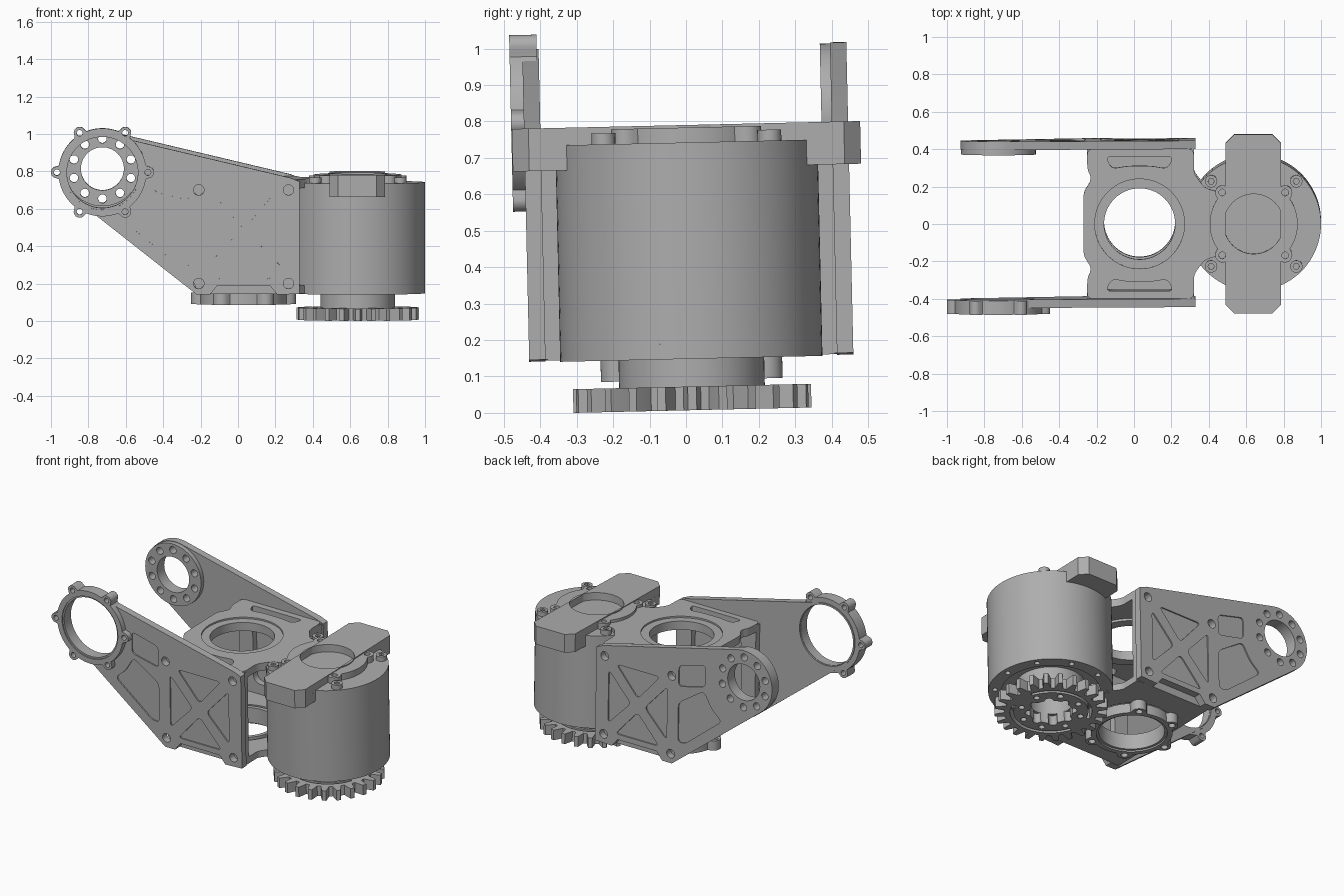
import bpy, bmesh, math
from math import sin, cos, pi, radians
from mathutils import Matrix, Vector

cube = bpy.data.objects.get("Cube")
if cube:
    bpy.data.objects.remove(cube, do_unlink=True)

grey = bpy.data.materials.new("machined_grey")
grey.use_nodes = True
grey.diffuse_color = (0.42, 0.42, 0.42, 1)
grey.node_tree.nodes["Principled BSDF"].inputs["Base Color"].default_value = (0.42, 0.42, 0.42, 1)

MID = 0.018                                   # middle of the model in y
TILT = Matrix.Rotation(radians(1.3), 4, 'X')  # whole assembly leans slightly


# ---- helpers ----
def arc(cx, cy, r, a0=0, a1=360, n=64):
    closed = abs(a1 - a0) == 360
    steps = n if closed else n - 1
    return [(cx + r * cos(radians(a0 + (a1 - a0) * i / steps)),
             cy + r * sin(radians(a0 + (a1 - a0) * i / steps))) for i in range(n)]


def holes(cx, cy, dist, r, count, start=0):
    return [arc(cx + dist * cos(a), cy + dist * sin(a), r, n=20)
            for a in (radians(start) + 2 * pi * k / count for k in range(count))]


def lobed(cx, cy, r, dist, lobe, count, start=0, n=240):
    """Circle with round ears around its rim."""
    pts = []
    for i in range(n):
        a = 2 * pi * i / n
        rad = r
        for k in range(count):
            d = a - radians(start) - 2 * pi * k / count
            if cos(d) > 0 and abs(dist * sin(d)) < lobe:
                rad = max(rad, dist * cos(d) + math.sqrt(lobe ** 2 - (dist * sin(d)) ** 2))
        pts.append((cx + rad * cos(a), cy + rad * sin(a)))
    return pts


def rounded(pts, r, n=6):
    """Polygon with softened corners."""
    out = []
    for i, p in enumerate(pts):
        p, a, b = Vector(p), Vector(pts[i - 1]), Vector(pts[(i + 1) % len(pts)])
        s = p + (a - p).normalized() * min(r, (a - p).length * 0.45)
        e = p + (b - p).normalized() * min(r, (b - p).length * 0.45)
        for k in range(n):
            t = k / (n - 1)
            out.append(tuple(s * (1 - t) ** 2 + p * 2 * t * (1 - t) + e * t * t))
    return out


def mirror_y(half):
    return half + [(x, -y) for x, y in reversed(half)]


def slab(name, loops, lo, hi, axis='Z'):
    """Extrude an outline with holes along z, or along y for upright plates."""
    curve = bpy.data.curves.new(name, 'CURVE')
    curve.dimensions, curve.fill_mode = '2D', 'BOTH'
    curve.extrude = (hi - lo) / 2
    for loop in loops:
        sp = curve.splines.new('POLY')
        sp.points.add(len(loop) - 1)
        for q, (x, y) in zip(sp.points, loop):
            q.co = (x, y, 0, 1)
        sp.use_cyclic_u = True
    ob = bpy.data.objects.new(name, curve)
    bpy.context.scene.collection.objects.link(ob)
    bpy.ops.object.select_all(action='DESELECT')
    ob.select_set(True)
    bpy.context.view_layer.objects.active = ob
    bpy.ops.object.convert(target='MESH')
    ob = bpy.context.view_layer.objects.active
    m = Matrix.Translation((0, MID, (lo + hi) / 2))
    if axis == 'Y':
        m = Matrix.Translation((0, MID + (lo + hi) / 2, 0)) @ Matrix.Rotation(pi / 2, 4, 'X')
    bm = bmesh.new()
    bm.from_mesh(ob.data)
    bmesh.ops.remove_doubles(bm, verts=bm.verts, dist=0.0001)
    bmesh.ops.recalc_face_normals(bm, faces=bm.faces)
    bmesh.ops.transform(bm, matrix=TILT @ m, verts=bm.verts)
    bm.to_mesh(ob.data)
    bm.free()
    ob.data.materials.clear()
    ob.data.materials.append(grey)
    bpy.ops.object.shade_smooth_by_angle(angle=radians(30))
    return ob


def side(name, s, loops, a, b):
    """Upright slab between distances a and b from the middle, on side s."""
    return slab(name, loops, min(s * a, s * b), max(s * a, s * b), 'Y')


# ---- arm plates ----
HX, HZ = -0.725, 0.805                        # pivot of the arms
outline = (arc(HX, HZ, 0.203, 75, 230, 40) +
           [(-0.22, 0.15), (-0.15, 0.15), (-0.11, 0.2), (0.17, 0.2), (0.21, 0.15),
            (0.33, 0.155), (0.33, 0.755), (0.28, 0.775)])
screws = [arc(x, z, 0.028, n=24) for x in (-0.21, 0.27) for z in (0.21, 0.71)]
pockets = [rounded(p, 0.03) for p in (
    [(-0.125, 0.68), (0.185, 0.68), (0.03, 0.5)],
    [(-0.125, 0.235), (0.185, 0.235), (0.03, 0.41)],
    [(-0.18, 0.63), (-0.18, 0.29), (-0.02, 0.455)],
    [(0.24, 0.63), (0.24, 0.29), (0.08, 0.455)],
    [(-0.45, 0.84), (-0.26, 0.79), (-0.26, 0.655), (-0.45, 0.7)],
    [(-0.44, 0.67), (-0.26, 0.55), (-0.26, 0.3), (-0.31, 0.3), (-0.57, 0.51), (-0.5, 0.57)])]
pivot_holes = {-1: [arc(HX, HZ, 0.192)],
               1: [arc(HX, HZ, 0.115)] + holes(HX, HZ, 0.16, 0.023, 10, 90)}
for s, label in ((-1, "front"), (1, "back")):
    cuts = pivot_holes[s] + screws
    side(label + "_arm_plate", s, [outline] + cuts, 0.40, 0.437)
    side(label + "_arm_ribs", s, [outline] + cuts + pockets, 0.437, 0.445)
    # inner wall of the box frame
    side(label + "_frame_wall", s,
         [[(-0.21, 0.155), (0.32, 0.155), (0.32, 0.755), (-0.25, 0.755), (-0.25, 0.24)],
          rounded([(-0.15, 0.26), (0.21, 0.26), (0.21, 0.65), (-0.15, 0.65)], 0.06)], 0.36, 0.40)

# pivot rings at the arm ends
side("front_pivot_ring", -1, [lobed(HX, HZ, 0.235, 0.243, 0.032, 6), arc(HX, HZ, 0.2)]
     + holes(HX, HZ, 0.243, 0.016, 6), 0.405, 0.48)
side("front_pivot_lip", -1, [arc(HX, HZ, 0.217), arc(HX, HZ, 0.19)], 0.41, 0.472)
side("back_pivot_boss", 1, [arc(HX, HZ, 0.2)] + pivot_holes[1], 0.372, 0.402)

# ---- box frame ----
CX = 0.03
half = [(-0.27, 0.17), (-0.225, 0.24), (-0.25, 0.29), (-0.25, 0.4), (0.32, 0.4),
        (0.32, 0.27), (0.38, 0.19), (0.46, 0.17)]
window = [(-0.15, 0.36), (-0.12, 0.295), (-0.03, 0.31), (0.09, 0.31), (0.18, 0.295), (0.21, 0.36)]
windows = [rounded([(x, s * y) for x, y in window], 0.03) for s in (-1, 1)]
slab("frame_top", [rounded(mirror_y(half), 0.03), arc(CX, 0, 0.24)] + windows, 0.715, 0.765)
slab("frame_bottom", [rounded(mirror_y([(max(x, -0.21), y) for x, y in half]), 0.02),
                      arc(CX, 0, 0.24)], 0.152, 0.195)
slab("top_bearing_ring", [arc(CX, 0, 0.25), arc(CX, 0, 0.19)], 0.7, 0.755)
slab("bottom_bearing_flange", [lobed(CX, 0, 0.235, 0.236, 0.045, 6), arc(CX, 0, 0.205)]
     + holes(CX, 0, 0.245, 0.02, 6), 0.09, 0.152)
slab("bottom_bearing_ring", [arc(CX, 0, 0.215), arc(CX, 0, 0.19)], 0.1, 0.2)

# ---- motor ----
MX = 0.64
slab("motor_body", [arc(MX, 0, 0.36, n=96)], 0.19, 0.742)
slab("motor_bottom_rim", [arc(MX, 0, 0.36, n=96), arc(MX, 0, 0.285)]
     + holes(MX, 0, 0.322, 0.016, 10), 0.148, 0.19)
slab("output_stub", [arc(MX, 0, 0.2), arc(MX, 0, 0.13)], 0.07, 0.192)

# toothed output gear with bolt holes and curved slots
teeth = 24
gear = []
for k in range(teeth):
    for f, r in ((-0.34, 0.268), (-0.27, 0.29), (-0.14, 0.327), (0.14, 0.327), (0.27, 0.29), (0.34, 0.268)):
        a = 2 * pi * (k + f) / teeth
        gear.append((MX + r * cos(a), r * sin(a)))
slots = [arc(MX, 0, 0.236, a, a + 140, 30) + arc(MX, 0, 0.216, a + 140, a, 30) for a in (20, 200)]
slab("output_gear", [gear, lobed(MX, 0, 0.125, 0.125, 0.025, 8)]
     + holes(MX, 0, 0.178, 0.018, 8, 22.5) + slots, 0.007, 0.072)

# top cap with a crossbar whose ends hang over the motor
x0, x1, yo, c = 0.49, 0.785, 0.478, 0.045
bar = [(x0, yo - c), (x0 + c, yo), (x1 - c, yo), (x1, yo - c)]
slab("cap_crossbar", [mirror_y(bar), arc(MX, 0, 0.16)], 0.735, 0.79)
for s, label in ((-1, "front"), (1, "back")):
    end = [(x0, 0.325)] + bar + [(x1, 0.325)]
    slab(label + "_crossbar_end", [[(x, s * y) for x, y in end]], 0.673, 0.737)
slab("cap_disc", [lobed(MX, 0, 0.235, 0.235, 0.04, 4, 45), arc(MX, 0, 0.16)]
     + holes(MX, 0, 0.238, 0.018, 4, 45), 0.735, 0.783)
for i, p in enumerate(holes(MX, 0, 0.322, 0.033, 4, 45)):
    a = radians(45 + 90 * i)
    slab("cap_screw_%d" % (i + 1),
         [p, arc(MX + 0.322 * cos(a), 0.322 * sin(a), 0.017, n=6)], 0.735, 0.772)
